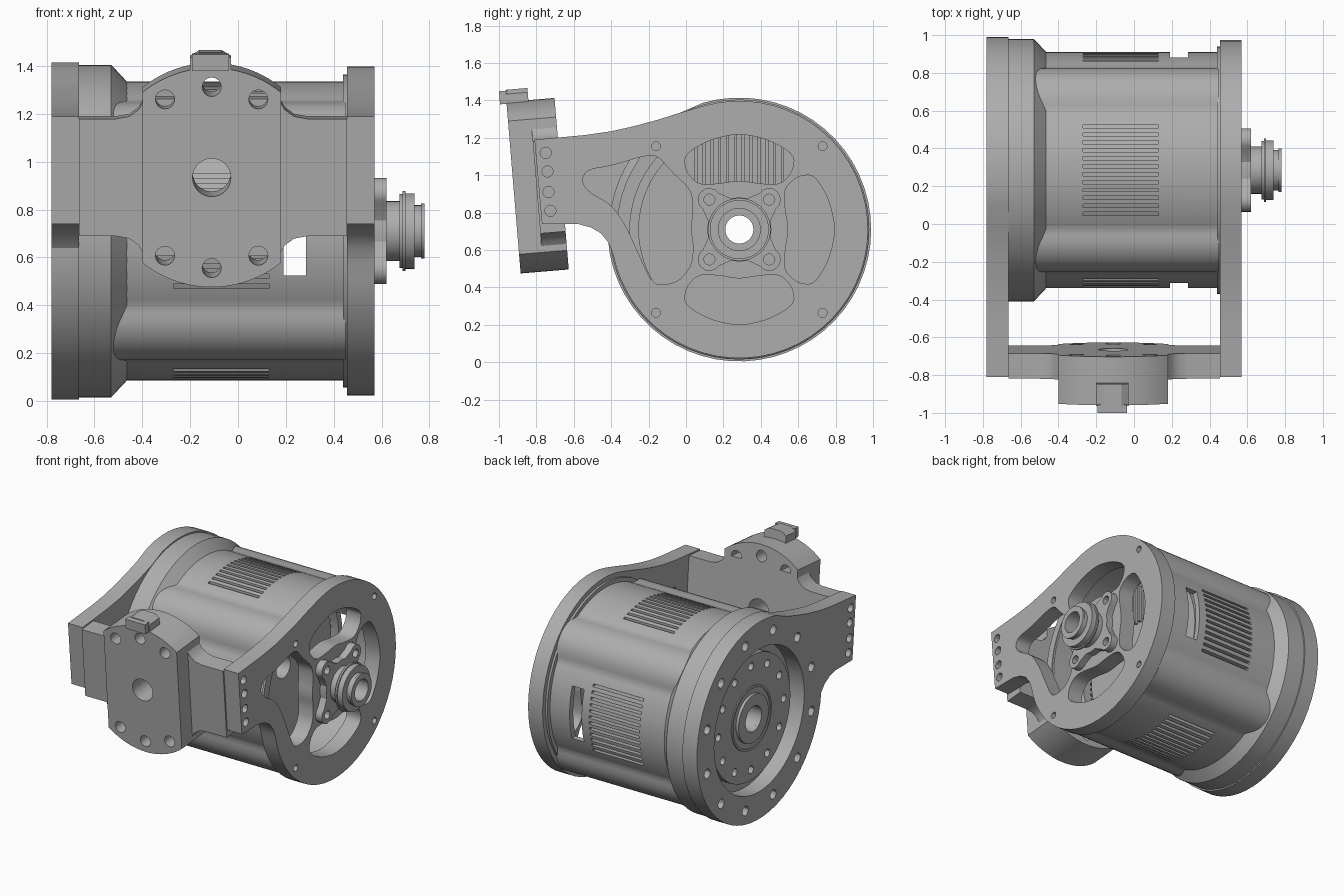
import bpy, bmesh, math
from mathutils import Matrix, Vector

if "Cube" in bpy.data.objects:
    bpy.data.objects.remove(bpy.data.objects["Cube"], do_unlink=True)

CY, CZ = 0.285, 0.71          # main axis of the drum
metal = bpy.data.materials.new("plain grey metal")
metal.use_nodes = True
GREY = (0.42, 0.42, 0.42, 1)
metal.diffuse_color = GREY
metal.node_tree.nodes["Principled BSDF"].inputs["Base Color"].default_value = GREY

ALONG_X = Matrix(((0, 0, 1, 0), (1, 0, 0, 0), (0, 1, 0, 0), (0, 0, 0, 1)))
TILT = (Matrix.Translation((-0.11, -0.665, 0.955)) @ Matrix.Rotation(math.radians(4.75), 4, 'X')
        @ Matrix.Rotation(math.pi / 2, 4, 'X'))


def finish(name, bm):
    bmesh.ops.remove_doubles(bm, verts=bm.verts, dist=1e-5)
    bmesh.ops.recalc_face_normals(bm, faces=bm.faces)
    mesh = bpy.data.meshes.new(name)
    bm.to_mesh(mesh)
    bm.free()
    mesh.materials.clear()
    mesh.materials.append(metal)
    obj = bpy.data.objects.new(name, mesh)
    bpy.context.collection.objects.link(obj)
    return obj


def circle(u, v, r, n=16):
    return [(u + r * math.cos(math.tau * i / n), v + r * math.sin(math.tau * i / n)) for i in range(n)]


def bolt_ring(r, hole, n, start=0.0):
    return [circle(CY + r * math.cos(start + math.tau * i / n),
                   CZ + r * math.sin(start + math.tau * i / n), hole, 12) for i in range(n)]


def rounded(pts, times=2):
    for _ in range(times):
        out = []
        for a, b in zip(pts, pts[1:] + pts[:1]):
            a, b = Vector(a), Vector(b)
            out += [a.lerp(b, 0.22), a.lerp(b, 0.78)]
        pts = out
    return pts


def prism(name, loops, w0, w1, matrix=ALONG_X):
    """Extrude an outline with inner holes from w0 to w1."""
    curve = bpy.data.curves.new(name, 'CURVE')
    curve.dimensions, curve.fill_mode = '2D', 'BOTH'
    curve.extrude = (w1 - w0) / 2
    for loop in loops:
        s = curve.splines.new('POLY')
        s.points.add(len(loop) - 1)
        for p, q in zip(s.points, loop):
            p.co = (q[0], q[1], 0, 1)
        s.use_cyclic_u = True
    tmp = bpy.data.objects.new("temp", curve)
    bpy.context.collection.objects.link(tmp)
    bpy.context.view_layer.update()
    mesh = bpy.data.meshes.new_from_object(tmp.evaluated_get(bpy.context.evaluated_depsgraph_get()))
    bpy.data.objects.remove(tmp, do_unlink=True)
    bm = bmesh.new()
    bm.from_mesh(mesh)
    bm.transform(matrix @ Matrix.Translation((0, 0, (w0 + w1) / 2)))
    return finish(name, bm)


def lathe(name, profile, n=64):
    """Turn a closed (x, radius) profile about the main axis."""
    bm = bmesh.new()
    rings = [[bm.verts.new((x, CY + r * math.cos(math.tau * i / n), CZ + r * math.sin(math.tau * i / n)))
              for x, r in profile] for i in range(n)]
    k = len(profile)
    for i in range(n):
        a, b = rings[i], rings[(i + 1) % n]
        for j in range(k):
            bm.faces.new((a[j], a[(j + 1) % k], b[(j + 1) % k], b[j]))
    return finish(name, bm)


def boxes(name, spans):
    bm = bmesh.new()
    for lo, hi in spans:
        lo, hi = Vector(lo), Vector(hi)
        m = Matrix.Translation((lo + hi) / 2) @ Matrix.Diagonal((*(hi - lo), 1))
        bmesh.ops.create_cube(bm, size=1, matrix=m)
    return finish(name, bm)


# Side plates: a disc that sweeps forward into an arm
def plate_outline(r):
    pts = []
    for i in range(45):
        a = math.radians(191 + (466 - 191) * i / 44)
        pts.append((CY + r * math.cos(a), CZ + r * math.sin(a)))
    return pts + [(-0.03, 1.335), (-0.15, 1.297), (-0.28, 1.262), (-0.4, 1.235), (-0.54, 1.215),
                  (-0.81, 1.19), (-0.77, 0.74), (-0.58, 0.74), (-0.51, 0.722), (-0.455, 0.69),
                  (-0.415, 0.64)]


arm_holes = [circle(y, z, 0.03, 12) for y, z in
             ((-0.75, 1.12), (-0.74, 1.02), (-0.735, 0.91), (-0.725, 0.81))]

half = [(0, 0.515), (0.16, 0.48), (0.295, 0.40), (0.285, 0.31), (0.22, 0.24), (0.11, 0.245)]
pocket = half + [(0, 0.265)] + [(-u, v) for u, v in half[:0:-1]]
windows = []
for quarter in (0, 2, 3):
    c, s = math.cos(quarter * math.pi / 2), math.sin(quarter * math.pi / 2)
    windows.append(rounded([(CY + c * u - s * v, CZ + s * u + c * v) for u, v in pocket]))
windows.append(rounded([(-0.56, 0.97), (-0.53, 1.03), (-0.4, 1.05), (-0.22, 1.105), (-0.15, 1.105),
                        (-0.08, 1.02), (0.03, 0.92), (0.035, 0.8), (0.025, 0.71), (0.04, 0.62),
                        (0.03, 0.52), (-0.03, 0.44), (-0.1, 0.415), (-0.18, 0.42), (-0.24, 0.55),
                        (-0.32, 0.73), (-0.4, 0.845), (-0.52, 0.91)]))
prism("left_side_plate", [plate_outline(0.688), circle(CY, CZ, 0.09, 32)] + windows + arm_holes
      + bolt_ring(0.63, 0.024, 4, math.pi / 4), 0.455, 0.57)
prism("right_side_plate", [plate_outline(0.705), circle(CY, CZ, 0.51, 64)] + arm_holes
      + bolt_ring(0.61, 0.034, 12, math.pi / 12), -0.78, -0.665)
lathe("plate_screws_backing", [(0.44, 0.60), (0.455, 0.60), (0.455, 0.655), (0.44, 0.655)])

# Collar and tapered shoulder behind the right plate
lathe("collar", [(-0.665, 0.45), (-0.665, 0.695), (-0.53, 0.695), (-0.46, 0.62), (-0.46, 0.45)])

# Housing: round tube merged with a rounded square that makes four corner ridges
side, corner = 0.54, 0.19


def housing_radius(a):
    c, s = abs(math.cos(a)), abs(math.sin(a))
    flat = side / max(c, s)
    k = side - corner
    b = k * (c + s)
    arc = b + math.sqrt(max(b * b - 2 * k * k + corner * corner, 0))
    x, y = flat * c, flat * s
    square = arc if min(x, y) > k else flat
    return max(0.625, square)


outer = [(CY + housing_radius(a) * math.cos(a), CZ + housing_radius(a) * math.sin(a))
         for a in (math.tau * i / 144 for i in range(144))]
housing = prism("housing", [outer, circle(CY, CZ, 0.585, 72)], -0.53, 0.45)

# Vent slots on four sides and a connector opening front and back
offsets = [-0.231 + 0.042 * i for i in range(12)]
upright = [((-0.27, CY + o - 0.009, -0.2), (0.13, CY + o + 0.009, 1.6)) for o in offsets]
level = [((-0.27, -0.6, CZ + o - 0.009), (0.13, 1.2, CZ + o + 0.009)) for o in offsets]
level.append(((0.19, -0.6, 0.525), (0.285, 1.2, 0.9)))
for name, spans in (("upright_slot_cutter", upright), ("level_slot_cutter", level)):
    cutter = boxes(name, spans)
    cutter.hide_render = True
    cutter.hide_set(True)
    mod = housing.modifiers.new(name, 'BOOLEAN')
    mod.operation, mod.solver, mod.object = 'DIFFERENCE', 'EXACT', cutter
bpy.context.view_layer.update()
cut_mesh = bpy.data.meshes.new_from_object(
    housing.evaluated_get(bpy.context.evaluated_depsgraph_get()))
housing.modifiers.clear()
housing.data = cut_mesh
for name in ("upright_slot_cutter", "level_slot_cutter"):
    bpy.data.objects.remove(bpy.data.objects[name], do_unlink=True)

# Inner drum with cooling fins on its end
lathe("inner_drum", [(-0.6, 0.08), (-0.6, 0.54), (0.16, 0.54), (0.16, 0.08)])
boxes("cooling_fins", [((0.15, y - 0.008, 0.95), (0.186, y + 0.008, 1.22))
                       for y in (CY + o for o in offsets)])

# Rotating output disc inside the right plate
lathe("output_back", [(-0.66, 0.09), (-0.66, 0.515), (-0.58, 0.515), (-0.58, 0.09)])
prism("output_disc", [circle(CY, CZ, 0.445, 64), circle(CY, CZ, 0.09, 32)]
      + bolt_ring(0.37, 0.028, 12), -0.715, -0.655)
lathe("output_boss", [(-0.735, 0.09), (-0.735, 0.17), (-0.70, 0.17), (-0.70, 0.09)])
lathe("output_rim", [(-0.722, 0.21), (-0.722, 0.225), (-0.70, 0.225), (-0.70, 0.21)])

# Four-eared hub flange and stepped spigot on the left plate
ears = []
for i in range(4):
    m = math.pi / 4 + i * math.pi / 2
    cu, cv = CY + 0.226 * math.cos(m), CZ + 0.226 * math.sin(m)
    for k in range(9):
        a = m + math.radians(-100 + 25 * k)
        ears.append((cu + 0.062 * math.cos(a), cv + 0.062 * math.sin(a)))
    for d in (30, 45, 60):
        a = m + math.radians(d)
        ears.append((CY + 0.172 * math.cos(a), CZ + 0.172 * math.sin(a)))
prism("hub_flange", [ears, circle(CY, CZ, 0.08, 32)] + bolt_ring(0.226, 0.03, 4, math.pi / 4), 0.565, 0.62)
lathe("hub_spigot", [(0.43, 0.075), (0.43, 0.125), (0.675, 0.125), (0.675, 0.155), (0.687, 0.155),
                     (0.687, 0.168), (0.70, 0.168), (0.70, 0.158), (0.738, 0.158), (0.738, 0.108),
                     (0.765, 0.108), (0.765, 0.115), (0.78, 0.115), (0.78, 0.075)], 48)

# Front crossbeam, slightly tilted, flaring into the mounting boss
bolts = [circle(u, v, 0.04) for u, v in
         ((-0.195, 0.328), (0, 0.38), (0.195, 0.328), (-0.195, -0.328), (0, -0.38), (0.195, -0.328))]
bore = circle(0, 0, 0.08, 32)
flare = [(0.565, 0.236), (0.40, 0.236), (0.345, 0.246), (0.305, 0.275), (0.28, 0.32)]
quad = flare + [(-u, v) for u, v in flare[::-1]]
quad[-1] = (-0.555, 0.236)
beam = quad + [(u, -v - 0.02) for u, v in quad[::-1]]
prism("crossbeam", [beam, bore], 0.0, 0.135, TILT)

# Round mounting boss with flattened sides
arc = [(0.46 * math.cos(a), 0.46 * math.sin(a))
       for a in (math.radians(51 + 78 * i / 20) for i in range(21))]
boss = arc + [(-u, -v) for u, v in arc]
prism("mounting_boss", [boss, bore] + bolts, 0.0, 0.258, TILT)

# Locating key on top of the boss
prism("locating_key", [rounded([(-0.09, 0.42), (0.08, 0.42), (0.08, 0.525), (-0.09, 0.525)], 1)],
      0.14, 0.258, TILT)
prism("locating_key_lip", [[(-0.083, 0.45), (0.073, 0.45), (0.073, 0.52), (-0.083, 0.52)]],
      0.25, 0.293, TILT)

# Crisp edges with smooth curved walls
for obj in bpy.context.scene.objects:
    obj.select_set(obj.type == 'MESH')
bpy.context.view_layer.objects.active = housing
bpy.ops.object.shade_smooth_by_angle(angle=math.radians(30))
